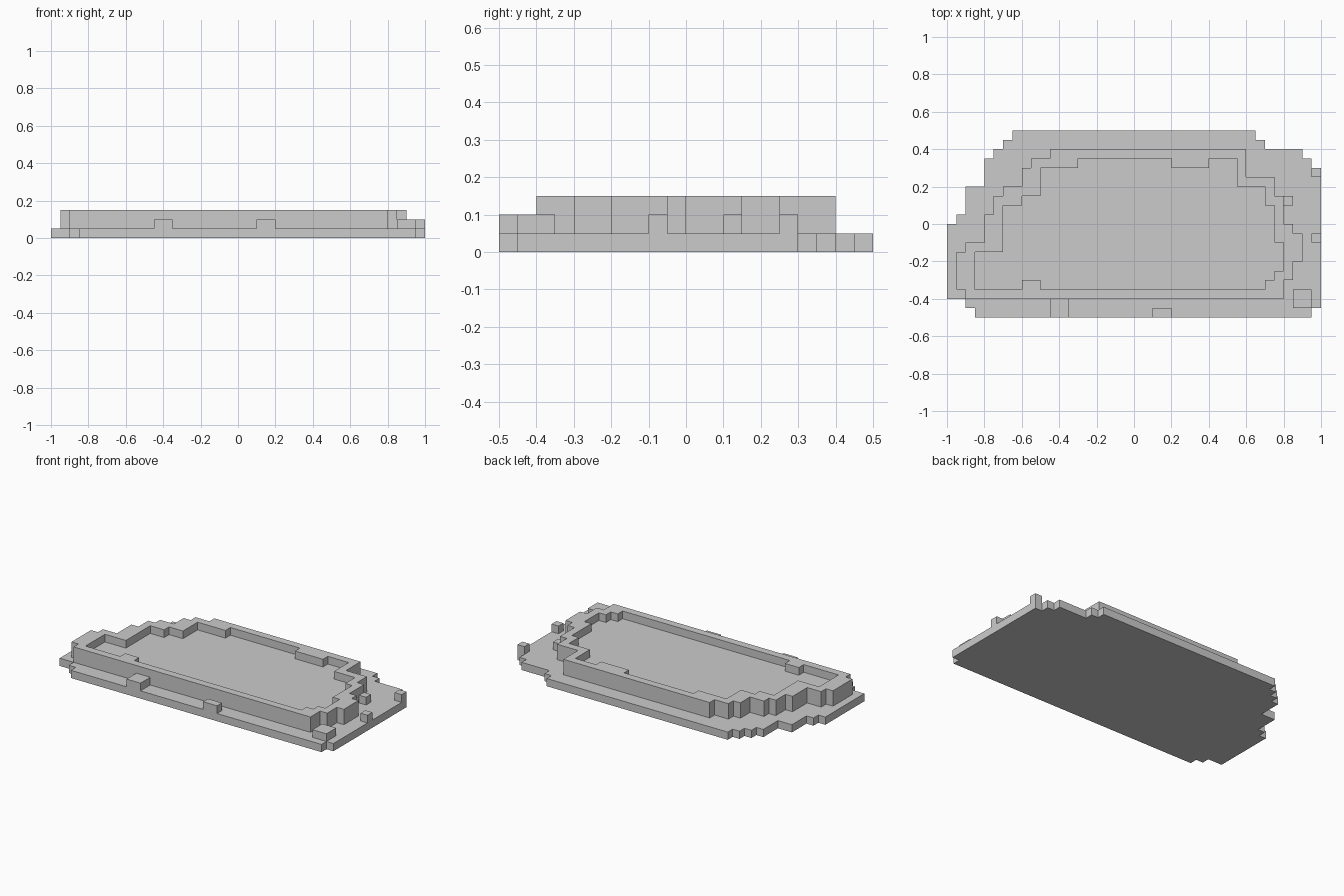
import bpy, bmesh, math

if "Cube" in bpy.data.objects:
    bpy.data.objects.remove(bpy.data.objects["Cube"])

U = 0.05  # one block


def steps(x, y, turns):
    """Stepped outline: turns alternate between a new x and a new y (in blocks)."""
    pts = [(x, y)]
    for i, v in enumerate(turns):
        if i % 2 == 0:
            x = v
        else:
            y = v
        pts.append((x, y))
    return pts


def slab(name, outlines, z0, z1):
    """Extrude flat outlines (the second one cuts a hole) from z0 to z1."""
    cu = bpy.data.curves.new(name, 'CURVE')
    cu.dimensions = '2D'
    cu.fill_mode = 'BOTH'
    cu.extrude = (z1 - z0) * U / 2
    for pts in outlines:
        sp = cu.splines.new('POLY')
        sp.points.add(len(pts) - 1)
        for p, (x, y) in zip(sp.points, pts):
            p.co = (x * U, y * U, 0, 1)
        sp.use_cyclic_u = True
    tmp = bpy.data.objects.new(name + "_outline", cu)
    bpy.context.collection.objects.link(tmp)
    dg = bpy.context.evaluated_depsgraph_get()
    me = bpy.data.meshes.new_from_object(tmp.evaluated_get(dg))
    bpy.data.objects.remove(tmp)
    bm = bmesh.new()
    bm.from_mesh(me)
    bmesh.ops.remove_doubles(bm, verts=bm.verts, dist=1e-4)
    bmesh.ops.recalc_face_normals(bm, faces=bm.faces)
    for v in bm.verts:
        v.co.z += (z0 + z1) * U / 2
    for f in bm.faces:
        f.smooth = False
    bm.to_mesh(me)
    bm.free()
    me.name = name
    ob = bpy.data.objects.new(name, me)
    bpy.context.collection.objects.link(ob)
    return ob


# Outlines, clockwise from the upper left
ground = steps(-13, 10, [13, 9, 14, 8, 18, 7, 19, 6, 20, -9, 19, -10, -17, -9, -18, -8,
                         -20, 0, -19, 1, -18, 4, -16, 7, -15, 8, -14, 9, -13])
outer = steps(-9, 8, [12, 5, 15, 3, 16, 0, 17, -1, 18, -4, 17, -6, 16, -8, -18, -7,
                      -19, -3, -18, -2, -16, 1, -15, 3, -14, 4, -12, 6, -11, 7, -9])
inner = steps(-6, 7, [4, 6, 8, 7, 11, 4, 14, 2, 15, -2, 16, -5, 15, -6, 14, -7, -10, -6,
                      -12, -7, -17, -3, -14, 2, -12, 3, -10, 6, -6])

# Ground slab, raised rim and pond surface
slab("ground", [ground], 0, 1)
slab("pond_rim", [outer, inner], 1, 3)
slab("pond_water", [inner], 1, 2)

# Loose stones around the rim: x0, y0, x1, y1 in blocks
stones = [(19, 5, 20, 6), (19, -2, 20, -1), (17, -9, 19, -7),
          (16, 2, 17, 3), (-9, -10, -7, -8), (2, -10, 4, -9)]
for i, (x0, y0, x1, y1) in enumerate(stones):
    slab(f"stone_{i + 1}", [[(x0, y0), (x1, y0), (x1, y1), (x0, y1)]], 1, 2)
